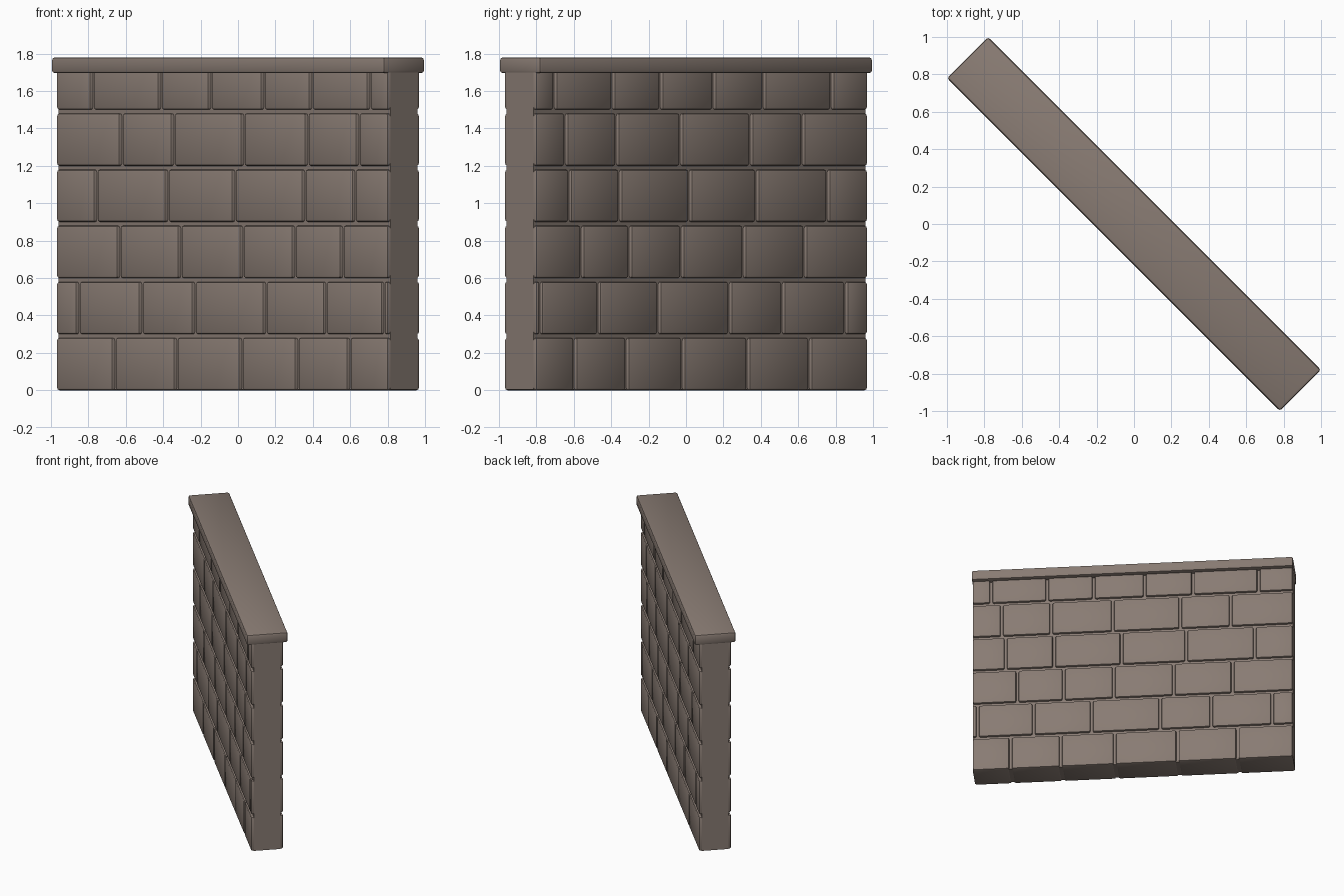
import bpy, math
from mathutils import Matrix

cube = bpy.data.objects.get("Cube")
if cube:
    bpy.data.objects.remove(cube, do_unlink=True)

HALF_LENGTH, HALF_DEPTH = 1.253, 0.1216
ROW_STEP, GAP = 0.3, 0.02
ROOT2 = math.sqrt(2)
TURN = Matrix.Rotation(math.radians(-45), 4, "Z")

stone = bpy.data.materials.new("grey brown stone")
stone.use_nodes = True
colour = (0.25, 0.2, 0.172, 1)
stone.diffuse_color = colour
bsdf = stone.node_tree.nodes["Principled BSDF"]
bsdf.inputs["Base Color"].default_value = colour
bsdf.inputs["Roughness"].default_value = 0.9


def block(name, u0, u1, depth, z0, z1, bevel=0.0):
    """Box along the wall's own length axis, turned to the diagonal."""
    bpy.ops.mesh.primitive_cube_add(size=1)
    ob = bpy.context.object
    ob.name = name
    ob.data.materials.append(stone)
    size = Matrix.Diagonal((u1 - u0, 2 * depth, z1 - z0, 1))
    place = Matrix.Translation(((u0 + u1) / 2, 0, (z0 + z1) / 2))
    ob.data.transform(TURN @ place @ size)
    if bevel:
        mod = ob.modifiers.new("rounded edges", "BEVEL")
        mod.width = bevel
        mod.segments = 2
        bpy.ops.object.modifier_apply(modifier=mod.name)
        bpy.ops.object.shade_smooth_by_angle(angle=math.radians(35))
    return ob


# Recessed mortar core, flush with the wall ends
block("mortar_core", -HALF_LENGTH - 0.001, HALF_LENGTH + 0.001,
      HALF_DEPTH - 0.02, 0.003, 1.72)

# Joint positions of each course, bottom to top, as seen across the front
courses = [
    (-0.666, -0.334, 0.013, 0.313, 0.591),
    (-0.858, -0.521, -0.238, 0.142, 0.463, 0.773),
    (-0.639, -0.313, 0.019, 0.297, 0.553),
    (-0.762, -0.382, -0.024, 0.35, 0.618),
    (-0.628, -0.35, 0.024, 0.366, 0.639),
    (-0.783, -0.42, -0.152, 0.131, 0.388, 0.698),
]

# Bricks run through the whole thickness
for row, joints in enumerate(courses):
    base = row * ROW_STEP
    top = min(base + ROW_STEP - GAP, 1.72)
    cuts = [x * ROOT2 + HALF_DEPTH for x in joints]
    starts = [-HALF_LENGTH] + [c + GAP / 2 for c in cuts]
    ends = [c - GAP / 2 for c in cuts] + [HALF_LENGTH]
    for i, (u0, u1) in enumerate(zip(starts, ends)):
        block(f"brick_row{row + 1}_{i + 1}", u0, u1, HALF_DEPTH,
              base, top, min(0.013, (u1 - u0) * 0.4))

# Overhanging coping slab
block("coping", -1.2586, 1.2586, 0.1556, 1.695, 1.78, 0.015)
